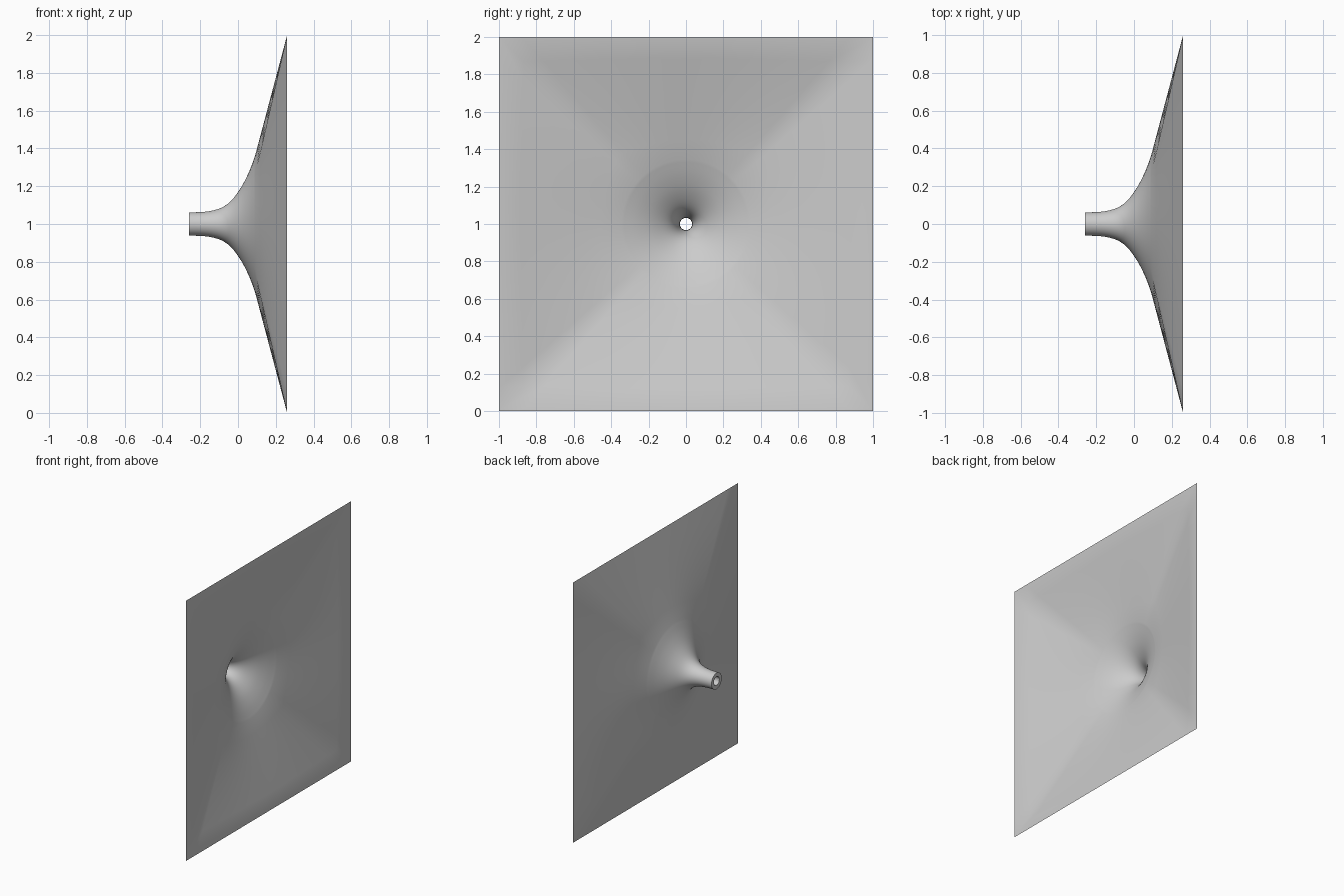
import bpy, bmesh, math

if "Cube" in bpy.data.objects:
    bpy.data.objects.remove(bpy.data.objects["Cube"])

SIDES = 96
RIM_X = 0.26

grey = bpy.data.materials.new("plain grey")
grey.use_nodes = True
colour = (0.6, 0.6, 0.6, 1)
grey.diffuse_color = colour
grey.node_tree.nodes["Principled BSDF"].inputs["Base Color"].default_value = colour


def smooth_profile(points, steps=4):
    """Catmull-Rom curve through (x, radius) points."""
    ext = [points[0]] + points + [points[-1]]
    out = []
    for a, b, c, d in zip(ext, ext[1:], ext[2:], ext[3:]):
        for s in range(steps):
            t = s / steps
            out.append(tuple(
                0.5 * (2 * q + (r - p) * t + (2 * p - 5 * q + 4 * r - u) * t * t
                       + (3 * q - p - 3 * r + u) * t ** 3)
                for p, q, r, u in zip(a, b, c, d)))
    return out + [points[-1]]


def circle_ring(bm, x, radius):
    angles = [2 * math.pi * i / SIDES for i in range(SIDES)]
    return [bm.verts.new((x, radius * math.cos(a), 1 + radius * math.sin(a)))
            for a in angles]


def blend_ring(bm, x0, r0, half, t):
    """Ring part way from the round throat to the square mouth."""
    ring = []
    for i in range(SIDES):
        a = 2 * math.pi * i / SIDES
        c, s = math.cos(a), math.sin(a)
        k = half / max(abs(c), abs(s))
        r = r0 + (k - r0) * t
        ring.append(bm.verts.new((x0 + (RIM_X - x0) * t, r * c, 1 + r * s)))
    return ring


def surface(bm, profile, half):
    rings = [circle_ring(bm, x, r) for x, r in smooth_profile(profile)]
    x0, r0 = profile[-1]
    return rings + [blend_ring(bm, x0, r0, half, j / 6) for j in range(1, 7)]


outer = [(-0.26, 0.062), (-0.2, 0.063), (-0.14, 0.07), (-0.08, 0.09),
         (-0.03, 0.13), (0.02, 0.2), (0.06, 0.28), (0.09, 0.36)]
inner = [(-0.26, 0.033), (-0.2, 0.034), (-0.14, 0.042), (-0.08, 0.065),
         (-0.03, 0.107), (0.02, 0.178), (0.06, 0.26), (0.092, 0.345)]

# Horn shell: outer skin, mouth rim, inner skin and throat end
bm = bmesh.new()
rings = surface(bm, outer, 1.0) + surface(bm, inner, 0.992)[::-1]
for ring, following in zip(rings, rings[1:] + rings[:1]):
    for i in range(SIDES):
        j = (i + 1) % SIDES
        bm.faces.new((ring[i], ring[j], following[j], following[i]))
bmesh.ops.recalc_face_normals(bm, faces=bm.faces)
mesh = bpy.data.meshes.new("horn_shell")
bm.to_mesh(mesh)
bm.free()
mesh.materials.append(grey)
horn = bpy.data.objects.new("horn_shell", mesh)
bpy.context.collection.objects.link(horn)
bpy.context.view_layer.objects.active = horn
horn.select_set(True)
bpy.ops.object.shade_smooth_by_angle(angle=math.radians(35))
